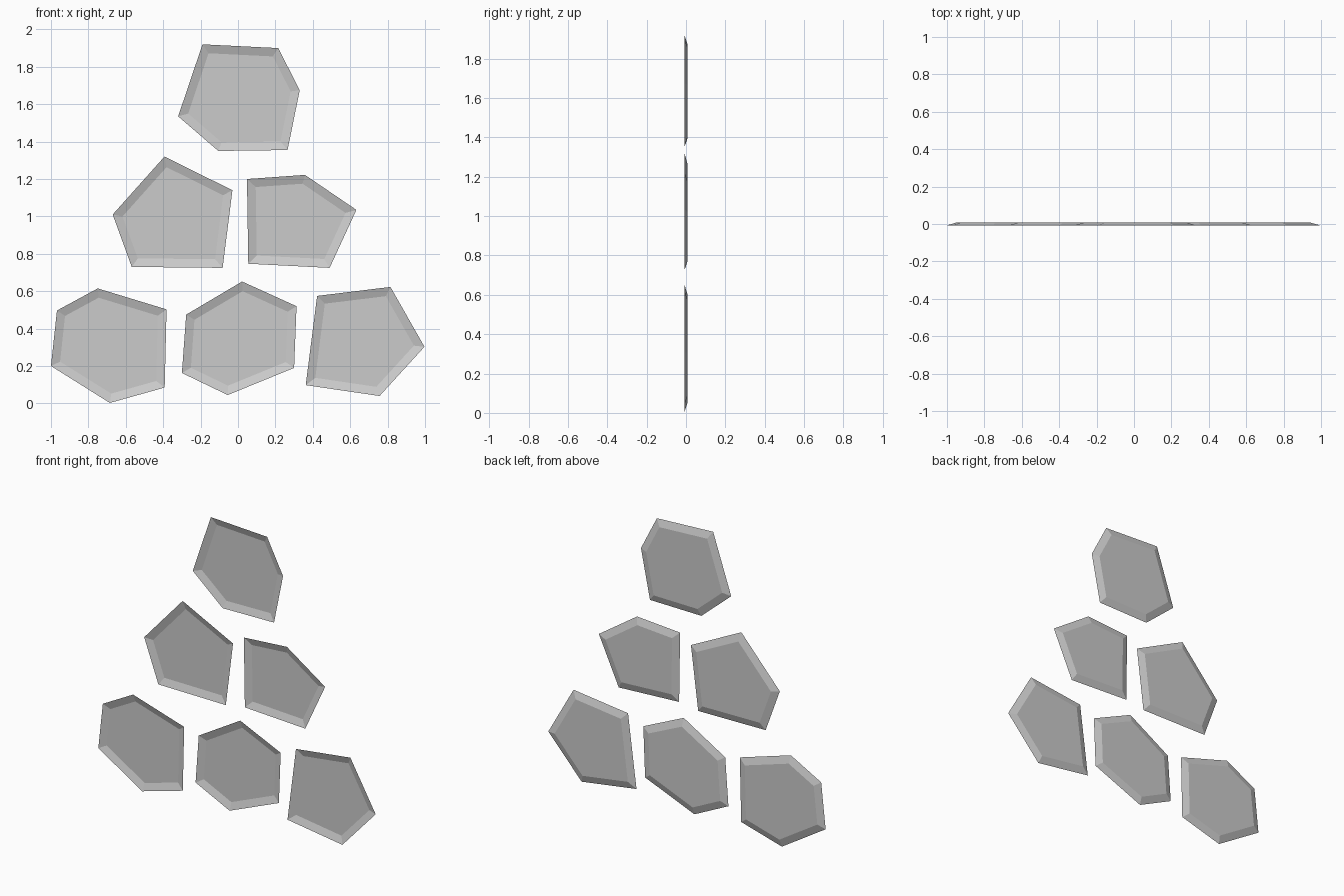
import bpy, bmesh

if "Cube" in bpy.data.objects:
    bpy.data.objects.remove(bpy.data.objects["Cube"])

RIM = 0.046    # width of the sloped border
DEPTH = 0.008  # half the dish depth

# Outlines (x, z) of each plate
plates = {
    "top_plate": [(-.19, 1.92), (.215, 1.90), (.33, 1.675), (.265, 1.355), (-.105, 1.35), (-.32, 1.535)],
    "middle_left_plate": [(-.393, 1.32), (-.03, 1.14), (-.082, .725), (-.568, .73), (-.67, 1.01)],
    "middle_right_plate": [(.048, 1.20), (.358, 1.222), (.633, 1.035), (.49, .725), (.055, .747)],
    "bottom_left_plate": [(-.968, .497), (-.75, .615), (-.382, .503), (-.392, .085), (-.685, .003), (-1.0, .2)],
    "bottom_middle_plate": [(-.277, .475), (.022, .652), (.313, .52), (.3, .19), (-.055, .045), (-.3, .163)],
    "bottom_right_plate": [(.423, .575), (.815, .623), (.997, .303), (.757, .04), (.362, .098)],
}


def shallow_plate(name, outline):
    """Thin open dish: outline in front, inset flat centre set back."""
    bm = bmesh.new()
    verts = [bm.verts.new((x, -DEPTH, z)) for x, z in reversed(outline)]
    face = bm.faces.new(verts)
    bm.normal_update()
    bmesh.ops.inset_region(bm, faces=[face], thickness=RIM, use_even_offset=True, use_boundary=True)
    for v in face.verts:
        v.co.y = DEPTH
    bm.normal_update()
    mesh = bpy.data.meshes.new(name)
    bm.to_mesh(mesh)
    bm.free()
    obj = bpy.data.objects.new(name, mesh)
    bpy.context.collection.objects.link(obj)


for name, outline in plates.items():
    shallow_plate(name, outline)
